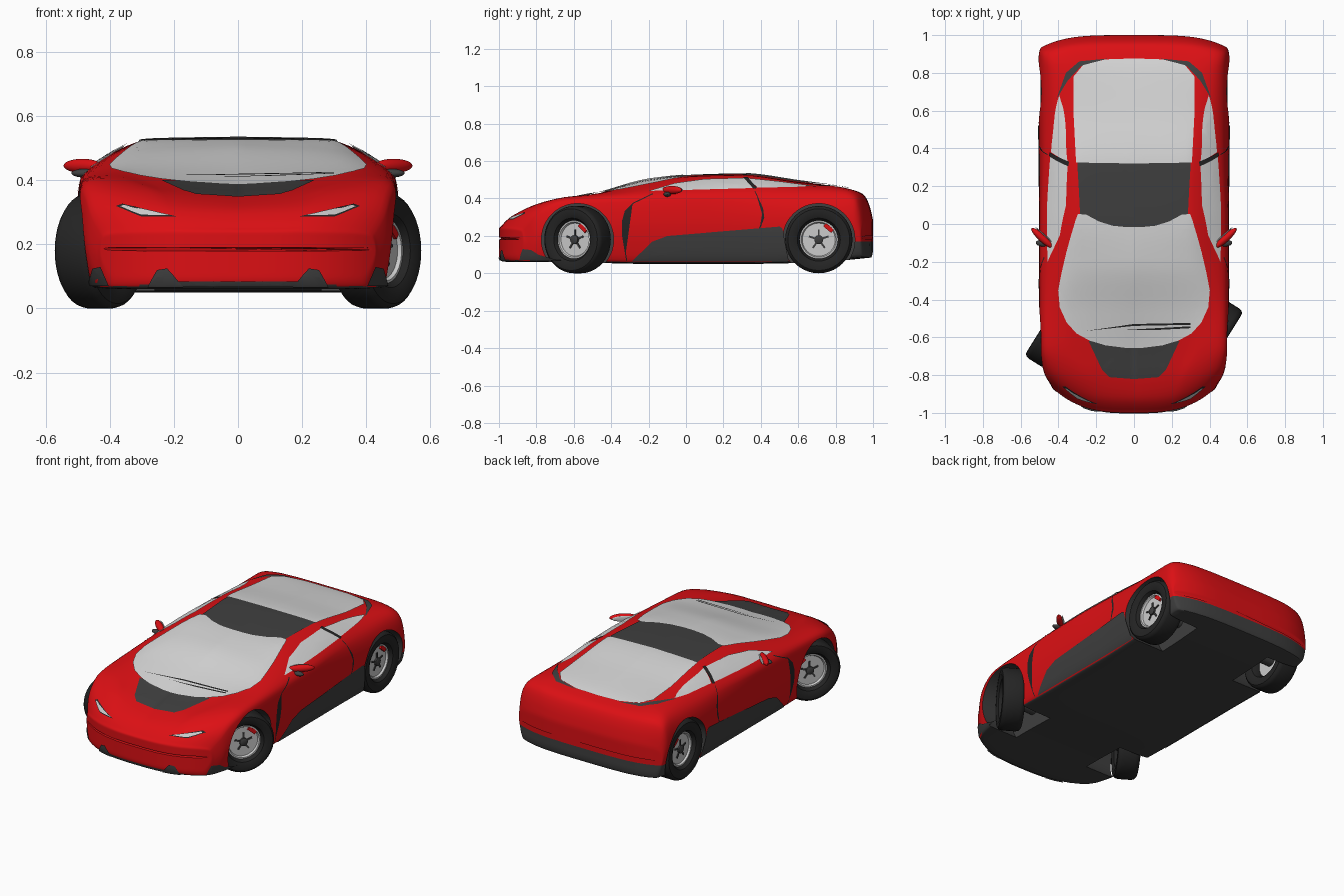
import bpy, bmesh, math
from mathutils import Vector, Matrix
from mathutils.bvhtree import BVHTree

if "Cube" in bpy.data.objects:
    bpy.data.objects.remove(bpy.data.objects["Cube"])


def material(name, *rgb):
    m = bpy.data.materials.new(name)
    m.use_nodes = True
    m.diffuse_color = (*rgb, 1)
    m.node_tree.nodes["Principled BSDF"].inputs["Base Color"].default_value = (*rgb, 1)
    return m


RED = material("red paint", 0.72, 0.005, 0.007)
TRIM = material("dark trim", 0.05, 0.05, 0.05)
RUBBER = material("black rubber", 0.018, 0.018, 0.018)
GLASS = material("pale glass", 0.68, 0.68, 0.68)
METAL = material("light metal", 0.6, 0.6, 0.6)


def activate(ob):
    bpy.ops.object.select_all(action='DESELECT')
    ob.select_set(True)
    bpy.context.view_layer.objects.active = ob


def make(name, bm, *mats, mirror=False, smooth=True, matrix=None):
    mesh = bpy.data.meshes.new(name)
    bm.to_mesh(mesh)
    bm.free()
    ob = bpy.data.objects.new(name, mesh)
    bpy.context.collection.objects.link(ob)
    for m in mats:
        mesh.materials.append(m)
    if matrix:
        ob.matrix_world = matrix
    if mirror:
        ob.modifiers.new("Mirror", 'MIRROR')
    if smooth:
        activate(ob)
        bpy.ops.object.shade_smooth_by_angle(angle=math.radians(35))
    return ob


def soften(pts, closed=False):
    """Corner cutting; open lines keep their end points."""
    out = [] if closed else [pts[0]]
    pairs = list(zip(pts, pts[1:] + pts[:1])) if closed else list(zip(pts, pts[1:]))
    for p, q in pairs:
        out += [tuple(a * .75 + b * .25 for a, b in zip(p, q)),
                tuple(a * .25 + b * .75 for a, b in zip(p, q))]
    return out if closed else out + [pts[-1]]


def ease(vals, i, t):
    """Monotone cubic through evenly spaced values."""
    d = [b - a for a, b in zip(vals, vals[1:])]

    def slope(k):
        if k in (0, len(d)):
            return d[min(k, len(d) - 1)]
        a, b = d[k - 1], d[k]
        return 2 * a * b / (a + b) if a * b > 0 else 0
    h = t * t * (3 - 2 * t)
    return (vals[i] + d[i] * h + slope(i) * t * (1 - t) ** 2
            - slope(i + 1) * t * t * (1 - t))


# Body stations: y, roof z, rail x, rail z, belt x, belt z, widest x, floor z
ROWS = [
    (-1, .19, .2, .19, .4, .19, .42, .18),
    (-1, .235, .2, .235, .41, .23, .43, .1),
    (-.985, .255, .22, .26, .42, .25, .44, .065),
    (-.93, .305, .25, .315, .45, .31, .47, .06),
    (-.82, .345, .28, .37, .465, .37, .49, .06),
    (-.66, .378, .36, .408, .48, .405, .505, .06),
    (-.45, .432, .4, .43, .485, .413, .505, .055),
    (-.2, .5, .365, .477, .485, .425, .505, .05),
    (.03, .523, .33, .515, .485, .432, .505, .05),
    (.3, .53, .325, .522, .465, .443, .505, .05),
    (.6, .492, .35, .482, .44, .45, .51, .055),
    (.85, .455, .36, .458, .45, .445, .51, .07),
    (.95, .42, .36, .42, .465, .41, .508, .08),
    (.99, .33, .37, .33, .47, .32, .5, .085),
    (1, .27, .37, .27, .46, .26, .495, .13),
    (1, .2, .37, .2, .46, .2, .49, .18)]
COLS = list(zip(*ROWS))


def section(i, t):
    y, zc, xr, zr, xs, zs, xm, zb = (ease(c, i, t) for c in COLS)
    h = zs - zb
    half = [(0, zb), (xm - .06, zb), (xm - .03, zb + .04 * h), (xm, zb + .5 * h),
            (xs + .75 * (xm - xs), zs - .16 * h), (xs, zs), (xr, zr),
            (.75 * xr, zc + .4 * (zr - zc)), (0, zc)]
    half = soften(soften(half))
    ring = half + [(-x, z) for x, z in half[-2:0:-1]]
    # Nose and tail curve back towards the corners
    nose = max(0, (-y - .5) / .5) ** 2
    tail = max(0, (y - .8) / .2)
    return [(x, y + .13 * nose * (abs(x) / .43) ** 3 - .07 * tail * (x / .5) ** 4, z)
            for x, z in ring]


STEPS = 5
bm = bmesh.new()
rings = []
for i in range(len(ROWS) - 1):
    for s in range(STEPS):
        rings.append([bm.verts.new(p) for p in section(i, s / STEPS)])
rings.append([bm.verts.new(p) for p in section(len(ROWS) - 2, 1)])
for a, b in zip(rings, rings[1:]):
    for k in range(len(a)):
        n = (k + 1) % len(a)
        bm.faces.new((a[k], a[n], b[n], b[k]))
bm.faces.new(rings[0])
bm.faces.new(rings[-1])
bmesh.ops.bisect_plane(bm, geom=bm.verts[:] + bm.edges[:] + bm.faces[:],
                       plane_co=(0, 0, .17), plane_no=(0, 0, 1))
bmesh.ops.recalc_face_normals(bm, faces=bm.faces)
bm.normal_update()
for f in bm.faces:
    c = f.calc_center_median()
    f.material_index = int(f.normal.z < -.5 or (c.y > .86 and c.z < .17))
SKIN = BVHTree.FromBMesh(bm)
body = make("body", bm, RED, TRIM, smooth=False)

# Wheel arches
WHEELS = [(s, y) for s in (1, -1) for y in (-.58, .71)]
bm = bmesh.new()
for s, y in WHEELS:
    bmesh.ops.create_cone(bm, cap_ends=True, segments=48, radius1=.193, radius2=.193, depth=.34,
                          matrix=Matrix.Translation((s * .43, y, .18)) @ Matrix.Rotation(math.pi / 2, 4, 'Y'))
for f in bm.faces:
    f.material_index = 1
cutter = make("arch_cutter", bm, RED, TRIM, smooth=False)
cutter.hide_render = True
cut = body.modifiers.new("Arches", 'BOOLEAN')
cut.object, cut.operation, cut.solver = cutter, 'DIFFERENCE', 'EXACT'
activate(body)
bpy.ops.object.modifier_apply(modifier="Arches")
bpy.data.objects.remove(cutter)
activate(body)
bpy.ops.object.shade_smooth_by_angle(angle=math.radians(35))


def panel(name, outline, axis, mat, lift=.005, soft=0, whole=False):
    """Thin plate laid on the body; side and front plates are mirrored."""
    if whole:
        outline = outline + [(-a, b) for a, b in reversed(outline) if a > 0]
    for _ in range(soft):
        outline = soften(outline, closed=True)
    place = {'x': lambda a, b: (1.5, a, b), 'y': lambda a, b: (a, -1.5, b),
             'z': lambda a, b: (a, b, 1.5)}[axis]
    ray = {'x': Vector((-1, 0, 0)), 'y': Vector((0, 1, 0)), 'z': Vector((0, 0, -1))}[axis]
    bm = bmesh.new()
    bm.faces.new([bm.verts.new(place(*p)) for p in outline])
    bmesh.ops.triangulate(bm, faces=bm.faces[:])
    for k in range(3):
        if abs(ray[k]) > 0:
            continue
        vals = [v.co[k] for v in bm.verts]
        no = Vector([float(j == k) for j in range(3)])
        for n in range(math.ceil(min(vals) / .025), math.floor(max(vals) / .025) + 1):
            bmesh.ops.bisect_plane(bm, geom=bm.verts[:] + bm.edges[:] + bm.faces[:],
                                   plane_co=no * n * .025, plane_no=no)
    for v in bm.verts:
        hit, normal, _, _ = SKIN.ray_cast(v.co, ray)
        if hit is None:
            hit, normal, _, _ = SKIN.find_nearest(v.co + ray)
        v.co = hit + normal * lift
    bm.normal_update()
    bmesh.ops.reverse_faces(bm, faces=[f for f in bm.faces if f.normal.dot(ray) > 0])
    return make(name, bm, mat, mirror=not whole and axis != 'z' or name.startswith("rear_vent"))


# Roof, hood and glass
panel("roof_panel", [(0, -.06), (.2, -.06), (.285, .05), (.3, .34), (0, .34)], 'z', TRIM, .004, whole=True)
panel("hood_panel", [(0, -.82), (.13, -.81), (.17, -.77), (.24, -.62), (0, -.6)], 'z', TRIM, .004, whole=True)
panel("windshield", [(0, -.66), (.2, -.635), (.34, -.56), (.41, -.4), (.37, -.2), (.315, 0),
                     (.29, .07), (.15, -.005), (0, -.02)], 'z', GLASS, .007, 1, True)
panel("rear_window", [(0, .875), (.15, .87), (.27, .84), (.32, .78), (.32, .6), (.305, .325), (0, .32)],
      'z', GLASS, .007, whole=True)
panel("rear_vent", [(.14, .875), (.29, .86), (.36, .8), (.41, .66), (.35, .76), (.28, .835)], 'z', TRIM, .004)
panel("door_window", [(-.2, .436), (-.06, .478), (.1, .5), (.31, .506), (.36, .452)], 'x', GLASS)
panel("quarter_window", [(.33, .505), (.5, .487), (.68, .463), (.58, .457), (.38, .454)], 'x', GLASS)
panel("door_pillar", [(.305, .508), (.33, .508), (.38, .45), (.36, .447)], 'x', RUBBER, .007)
panel("wiper_long", [(-.26, -.565), (0, -.527), (.3, -.522), (.3, -.532), (0, -.537)], 'z', RUBBER, .009)
panel("wiper_short", [(-.08, -.56), (.3, -.54), (.3, -.55), (.1, -.56)], 'z', RUBBER, .009)

# Sills, door seams, lights and bumper inserts
panel("sill", [(-.29, .065), (-.18, .17), (-.1, .2), (.1, .215), (.5, .25), (.515, .24), (.51, .18),
               (.55, .065)], 'x', TRIM)
for name, line in {"front_seam": [(-.32, .07), (-.35, .25), (-.32, .36), (-.18, .425)],
                   "rear_seam": [(.365, .44), (.42, .32), (.39, .24)]}.items():
    line = soften(line)
    panel(name, line + [(y + .006, z - .003) for y, z in reversed(line)], 'x', RUBBER, .003)
panel("headlight_surround", [(.19, .285), (.36, .325), (.38, .318), (.3, .285)], 'y', RUBBER, .003)
panel("headlight", [(.21, .288), (.355, .319), (.365, .315), (.3, .289)], 'y', METAL, .006)
panel("bumper_strip", [(0, .07), (.2, .07), (.2, .086), (0, .086)], 'y', TRIM, whole=True)
panel("bumper_fin", [(.17, .07), (.22, .125), (.25, .12), (.28, .07)], 'y', TRIM, .008)
panel("bumper_corner", [(.4, .072), (.425, .13), (.45, .125), (.465, .072)], 'y', TRIM)


# Door mirrors
def blob(bm, size, matrix):
    bmesh.ops.create_uvsphere(bm, u_segments=20, v_segments=12, radius=1,
                              matrix=matrix @ Matrix.Diagonal((*size, 1)))


turn = Matrix.Translation((.485, -.075, .445)) @ Matrix.Rotation(math.radians(42), 4, 'Z')
bm = bmesh.new()
blob(bm, (.078, .02, .022), turn)
make("mirror_shell", bm, RED, mirror=True)
bm = bmesh.new()
blob(bm, (.066, .004, .017), turn @ Matrix.Translation((0, .019, 0)))
make("mirror_glass", bm, METAL, mirror=True)
bm = bmesh.new()
blob(bm, (.045, .02, .014), Matrix.Translation((.475, -.1, .422)))
make("mirror_arm", bm, TRIM, mirror=True)


# Wheels, built around the x axis with the outer face towards +x
def lathe(profile, steps=40):
    bm = bmesh.new()
    vs = [bm.verts.new((x, 0, r)) for r, x in profile]
    es = [bm.edges.new(p) for p in zip(vs, vs[1:])]
    bmesh.ops.spin(bm, geom=vs + es, cent=(0, 0, 0), axis=(1, 0, 0), angle=math.tau, steps=steps)
    bmesh.ops.remove_doubles(bm, verts=bm.verts, dist=.0002)
    bmesh.ops.recalc_face_normals(bm, faces=bm.faces)
    return bm


def box(bm, size, matrix):
    bmesh.ops.create_cube(bm, size=1, matrix=matrix @ Matrix.Diagonal((*size, 1)))


tread = [(.1, .03), (.115, .055), (.14, .066), (.165, .064), (.176, .054), (.18, .038)]
for s, y in WHEELS:
    label = ("front" if y < 0 else "rear") + ("_left" if s > 0 else "_right")
    steer = math.radians(-32) if y < 0 else 0
    at = Matrix.Translation((s * .43, y, .18)) @ Matrix.Rotation(steer + (0 if s > 0 else math.pi), 4, 'Z')
    make(label + "_tyre", lathe(tread + [(r, -x) for r, x in reversed(tread)] + [tread[0]]), RUBBER, matrix=at)
    make(label + "_rim", lathe([(0, -.01), (.102, -.01), (.102, .036), (.094, .036), (.088, .025), (0, .025)]),
         METAL, matrix=at)
    bm = lathe([(0, .02), (.024, .02), (.024, .036), (.018, .04), (0, .04)], 20)
    for k in range(5):
        box(bm, (.008, .01, .04), Matrix.Rotation(math.tau * k / 5, 4, 'X') @ Matrix.Translation((.026, 0, .035)))
    make(label + "_hub", bm, TRIM, matrix=at)
    bm = bmesh.new()
    box(bm, (.02, .055, .024), Matrix.Rotation(math.radians(-40 * s), 4, 'X') @ Matrix.Translation((.025, 0, .082)))
    make(label + "_caliper", bm, RED, matrix=at)
    bm = bmesh.new()
    bmesh.ops.create_cone(bm, cap_ends=True, segments=20, radius1=.035, radius2=.035, depth=.18,
                          matrix=Matrix.Translation((s * .33, y, .18)) @ Matrix.Rotation(math.pi / 2, 4, 'Y'))
    make(label + "_axle", bm, TRIM)
